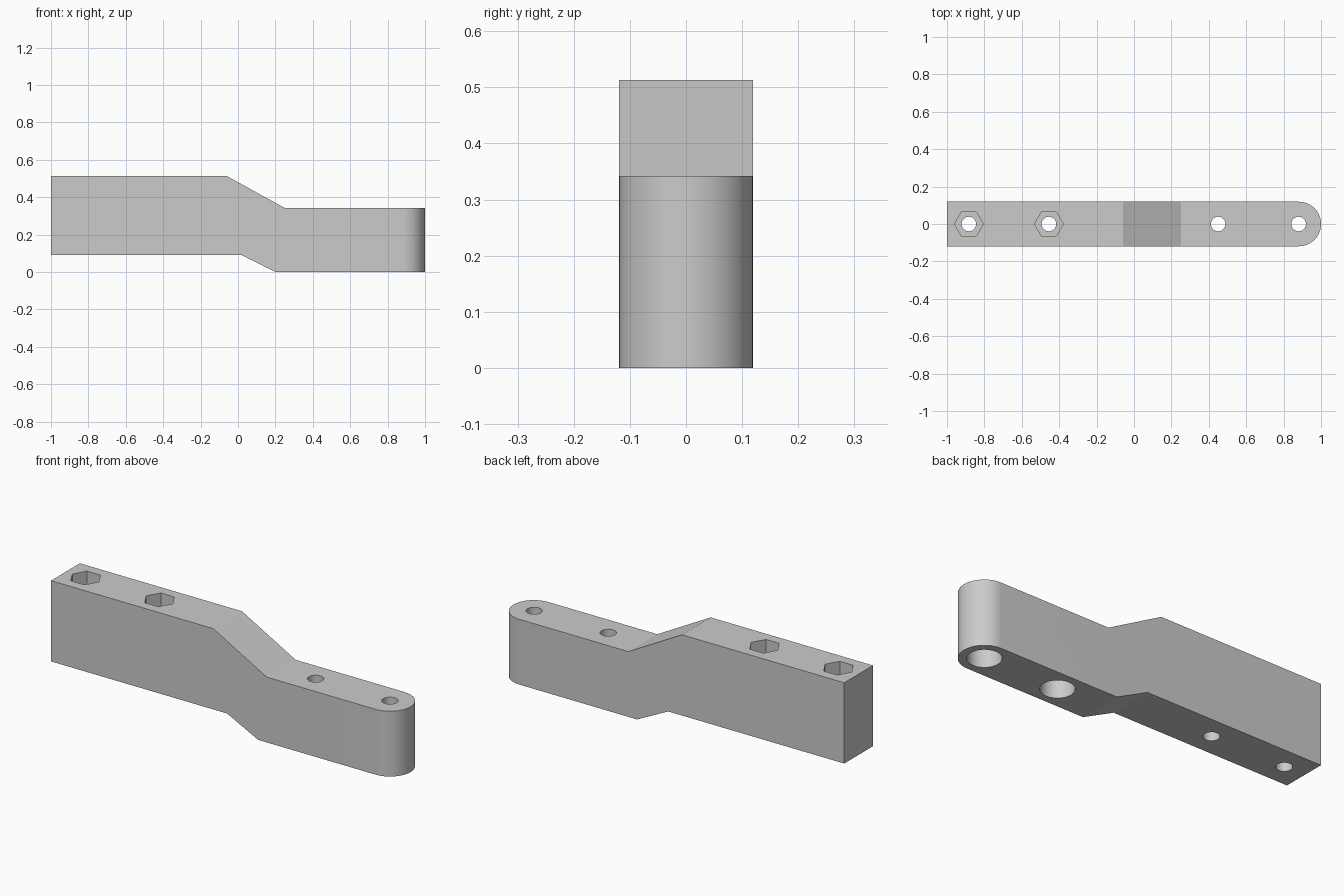
import bpy
import bmesh
from math import cos, sin, pi, radians
from mathutils import Vector

cube = bpy.data.objects.get("Cube")
if cube:
    bpy.data.objects.remove(cube, do_unlink=True)

HALF_WIDTH = 0.119
TOP_LEFT, TOP_RIGHT = 0.513, 0.342

grey = bpy.data.materials.new("plain grey")
grey.use_nodes = True
colour = (0.6, 0.6, 0.6, 1)
grey.diffuse_color = colour
grey.node_tree.nodes["Principled BSDF"].inputs["Base Color"].default_value = colour


def prism(name, points, direction):
    """Extrude a closed outline into a solid."""
    bm = bmesh.new()
    face = bm.faces.new([bm.verts.new(p) for p in points])
    grown = bmesh.ops.extrude_face_region(bm, geom=[face])["geom"]
    moved = [v for v in grown if isinstance(v, bmesh.types.BMVert)]
    bmesh.ops.translate(bm, verts=moved, vec=Vector(direction))
    bmesh.ops.recalc_face_normals(bm, faces=bm.faces)
    mesh = bpy.data.meshes.new(name)
    bm.to_mesh(mesh)
    bm.free()
    mesh.materials.append(grey)
    obj = bpy.data.objects.new(name, mesh)
    bpy.context.collection.objects.link(obj)
    return obj


def bore(x, radius, sides, bottom, top):
    """Vertical prism used to cut a hole or pocket."""
    ring = [(x + radius * cos(2 * pi * i / sides), radius * sin(2 * pi * i / sides), bottom)
            for i in range(sides)]
    return prism("bore_cutter", ring, (0, 0, top - bottom))


def combine(target, cutter, operation):
    """Apply a boolean and discard the cutter."""
    cutter.hide_render = True
    mod = target.modifiers.new(operation.lower(), "BOOLEAN")
    mod.operation = operation
    mod.solver = "EXACT"
    mod.object = cutter
    bpy.context.view_layer.objects.active = target
    bpy.ops.object.modifier_apply(modifier=mod.name)
    bpy.data.objects.remove(cutter, do_unlink=True)


# Stepped side profile, cut to a plan outline with one round end
side = [(-1, 0.09), (0.02, 0.09), (0.2, 0), (1.1, 0),
        (1.1, TOP_RIGHT), (0.25, TOP_RIGHT), (-0.06, TOP_LEFT), (-1, TOP_LEFT)]
arm = prism("stepped_arm", [(x, -0.2, z) for x, z in side], (0, 0.4, 0))
centre = 1 - HALF_WIDTH
arc = [-pi / 2 + pi * i / 32 for i in range(33)]
plan = [(centre + HALF_WIDTH * cos(a), HALF_WIDTH * sin(a), -0.1) for a in arc]
plan += [(-1.1, HALF_WIDTH, -0.1), (-1.1, -HALF_WIDTH, -0.1)]
combine(arm, prism("plan_cutter", plan, (0, 0, 0.8)), "INTERSECT")

# Hexagonal nut pockets above the thick end
for x in (-0.883, -0.455):
    combine(arm, bore(x, 0.077, 6, TOP_LEFT - 0.14, 0.7), "DIFFERENCE")

# Round bolt head recesses below the thin end
for x in (0.45, 0.88):
    combine(arm, bore(x, 0.08, 40, -0.1, 0.15), "DIFFERENCE")

# Bolt holes right through
for x in (-0.883, -0.455, 0.45, 0.88):
    combine(arm, bore(x, 0.039, 32, -0.2, 0.8), "DIFFERENCE")

# Smooth the curved walls, keep the corners sharp
bpy.ops.object.select_all(action="DESELECT")
arm.select_set(True)
bpy.context.view_layer.objects.active = arm
bpy.ops.object.shade_smooth_by_angle(angle=radians(25))
